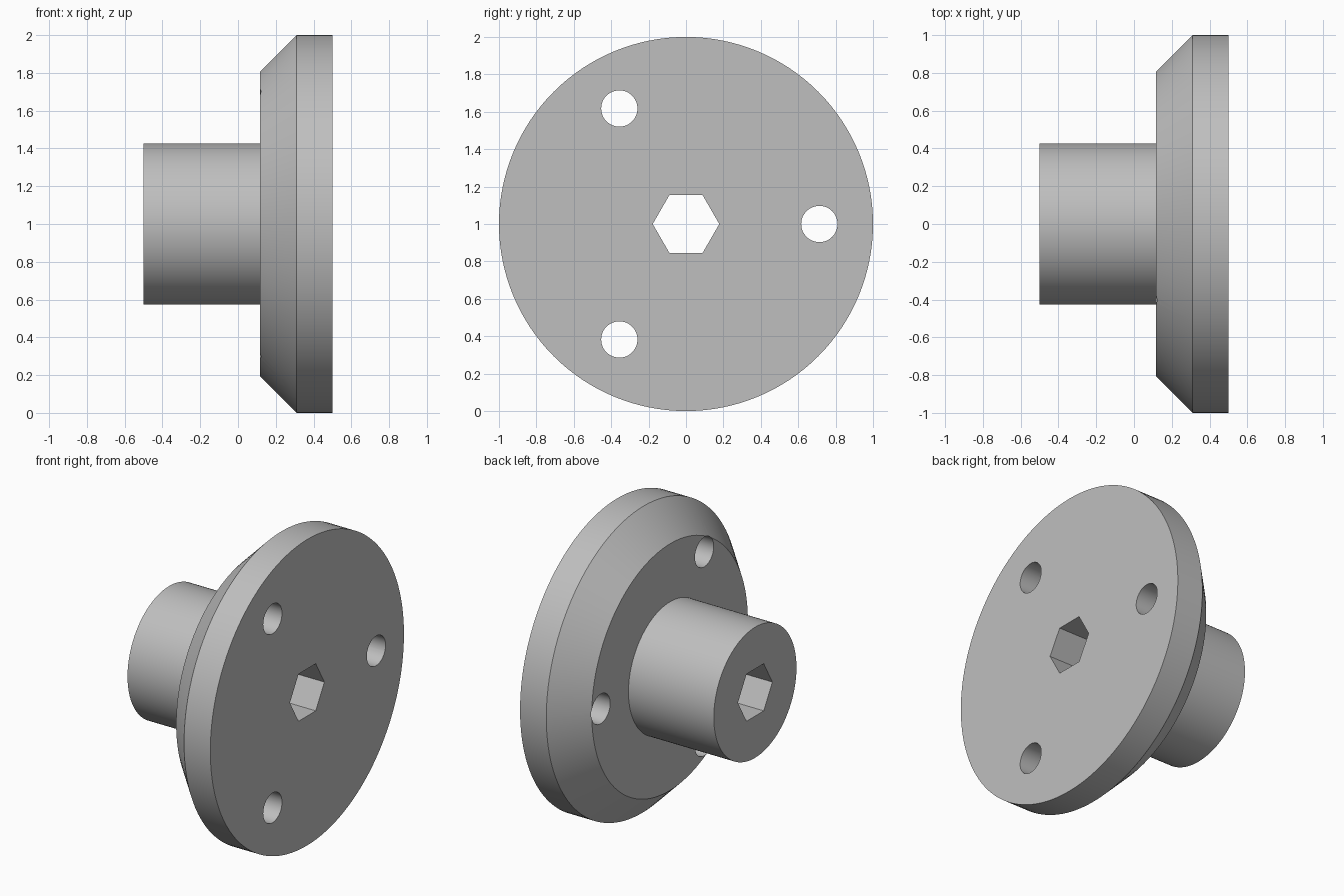
import bpy
import bmesh
from math import cos, sin, tau, radians

cube = bpy.data.objects.get("Cube")
if cube:
    bpy.data.objects.remove(cube, do_unlink=True)

CENTRE_Z = 1.0


def lathe_x(name, profile, sides, y=0.0, z=CENTRE_Z):
    """Closed solid of revolution about the x direction from (x, radius) pairs."""
    bm = bmesh.new()
    rings = [[bm.verts.new((x, y + r * cos(tau * i / sides), z + r * sin(tau * i / sides)))
              for i in range(sides)] for x, r in profile]
    for a, b in zip(rings, rings[1:]):
        for i in range(sides):
            j = (i + 1) % sides
            bm.faces.new((a[i], a[j], b[j], b[i]))
    bm.faces.new(rings[0])
    bm.faces.new(rings[-1])
    bmesh.ops.recalc_face_normals(bm, faces=bm.faces)
    mesh = bpy.data.meshes.new(name)
    bm.to_mesh(mesh)
    bm.free()
    obj = bpy.data.objects.new(name, mesh)
    bpy.context.collection.objects.link(obj)
    return obj


# Single grey metal
grey = bpy.data.materials.new("grey metal")
grey.use_nodes = True
colour = (0.52, 0.52, 0.52, 1.0)
grey.diffuse_color = colour
grey.node_tree.nodes["Principled BSDF"].inputs["Base Color"].default_value = colour

# Hub, chamfered flange
flange = lathe_x("flanged_hub", [(-0.5, 0.427), (0.117, 0.427), (0.117, 0.806),
                                 (0.31, 1.0), (0.5, 1.0)], 128)
flange.data.materials.append(grey)

# Hexagonal bore and three bolt holes
through = (-0.7, 0.7)
cutters = [lathe_x("hex_bore_cutter", [(x, 0.178) for x in through], 6)]
for k in range(3):
    angle = k * tau / 3
    cutters.append(lathe_x("bolt_hole_cutter", [(x, 0.097) for x in through], 48,
                           0.713 * cos(angle), CENTRE_Z + 0.713 * sin(angle)))

bpy.ops.object.select_all(action="DESELECT")
flange.select_set(True)
bpy.context.view_layer.objects.active = flange
for cutter in cutters:
    cutter.hide_render = True
    cutter.data.materials.append(grey)
    cut = flange.modifiers.new("cut", "BOOLEAN")
    cut.operation = "DIFFERENCE"
    cut.solver = "EXACT"
    cut.object = cutter
    bpy.ops.object.modifier_apply(modifier=cut.name)
    bpy.data.objects.remove(cutter, do_unlink=True)

bpy.ops.object.shade_smooth_by_angle(angle=radians(30))
